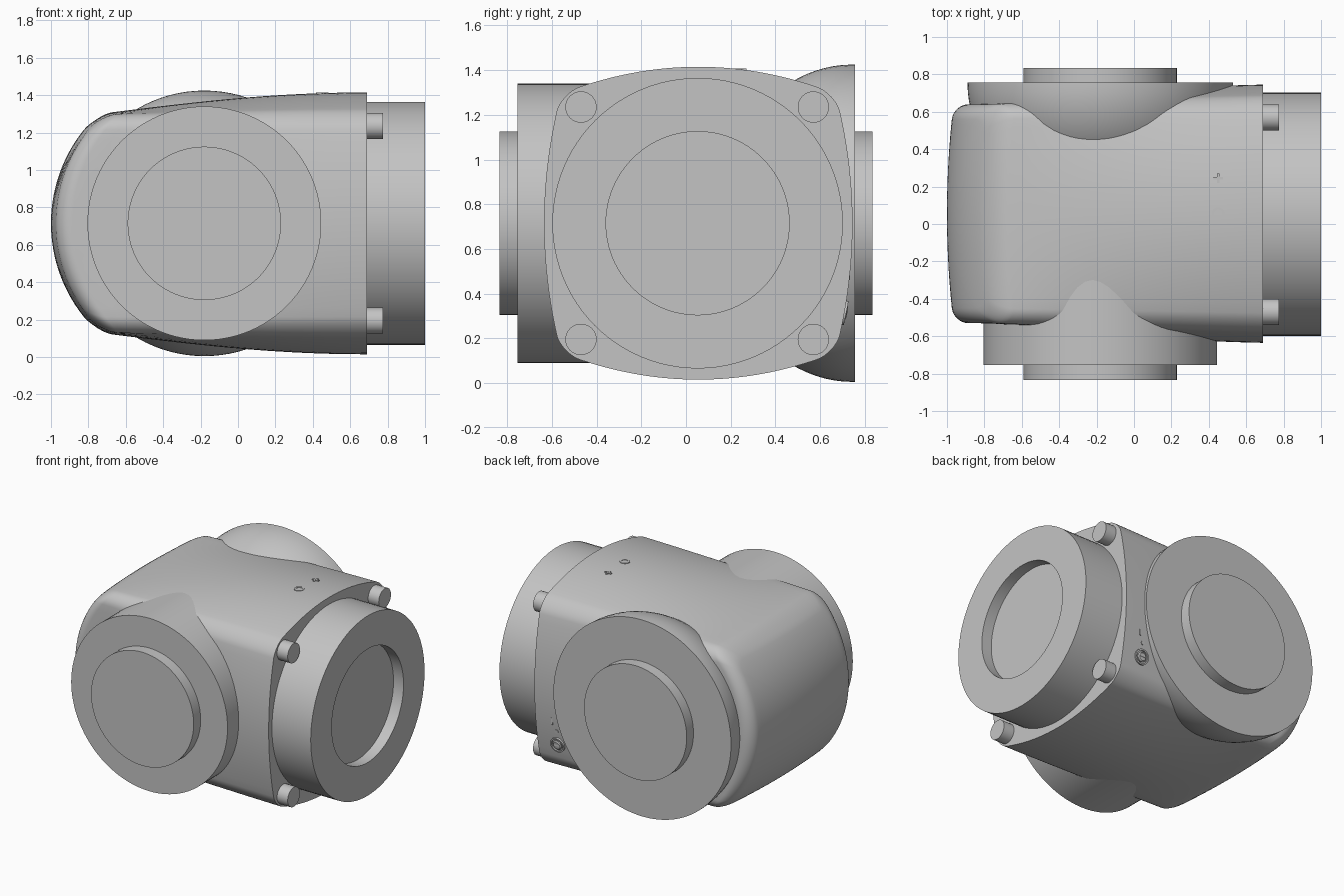
import bpy, bmesh, math
from mathutils import Vector

if "Cube" in bpy.data.objects:
    bpy.data.objects.remove(bpy.data.objects["Cube"], do_unlink=True)

grey = bpy.data.materials.new("housing_grey")
grey.use_nodes = True
grey.diffuse_color = (0.55, 0.55, 0.55, 1)
grey.node_tree.nodes["Principled BSDF"].inputs["Base Color"].default_value = (0.55, 0.55, 0.55, 1)

CY, CZ = 0.055, 0.715      # axis of the housing
PX = -0.18                 # axis of the front and back ports
END = 0.69                 # flat end of the housing
HU, HV = 0.585, 0.58       # half width and half height
parts = []


def finish(name, bm):
    bmesh.ops.recalc_face_normals(bm, faces=bm.faces)
    mesh = bpy.data.meshes.new(name)
    bm.to_mesh(mesh)
    bm.free()
    mesh.materials.append(grey)
    obj = bpy.data.objects.new(name, mesh)
    bpy.context.collection.objects.link(obj)
    parts.append(obj)
    return obj


def loft(bm, rings):
    """Skin a list of closed rings and cap both ends."""
    loops = [[bm.verts.new(p) for p in ring] for ring in rings]
    n = len(loops[0])
    for a, b in zip(loops, loops[1:]):
        for i in range(n):
            j = (i + 1) % n
            bm.faces.new((a[i], a[j], b[j], b[i]))
    bm.faces.new(loops[0])
    bm.faces.new(loops[-1])


def revolve(name, profile, centre, axis, segs=96):
    """Turn (radius, height) points round an axis."""
    turn = Vector(axis).to_track_quat('Z', 'Y')
    rings = []
    for r, h in profile:
        ring = []
        for i in range(segs):
            a = math.tau * i / segs
            ring.append(Vector(centre) + turn @ Vector((r * math.cos(a), r * math.sin(a), h)))
        rings.append(ring)
    bm = bmesh.new()
    loft(bm, rings)
    return finish(name, bm)


def plate(name, centre, size):
    bm = bmesh.new()
    bmesh.ops.create_cube(bm, size=1)
    bmesh.ops.scale(bm, vec=size, verts=bm.verts)
    bmesh.ops.translate(bm, vec=centre, verts=bm.verts)
    return finish(name, bm)


# Housing: a rounded square that swells towards the flat end
def skin(u, v, x):
    t = min(max((x + 0.78) / 1.47, 0), 1)
    swell = math.sin(t * math.pi / 2)
    y = u * (1 + 0.05 * t + 0.13 * swell * (1 - (v / HV) ** 2))
    z = v * (1 + 0.207 * swell * (1 - (u / HU) ** 2))
    return Vector((x, CY + y, CZ + z))


def crown(u, v):
    return -0.2 - math.sqrt(0.8 ** 2 - v * v) + 0.035 * (u / HU) ** 2


def outline(radius=0.08, side=20, corner=8):
    corners = [(1, 1), (-1, 1), (-1, -1), (1, -1)]
    arcs = []
    for q, (sx, sy) in enumerate(corners):
        arcs.append([(sx * (HU - radius) + radius * math.cos(a),
                      sy * (HV - radius) + radius * math.sin(a))
                     for a in [(q + k / corner) * math.pi / 2 for k in range(corner + 1)]])
    pts = []
    for q in range(4):
        pts += arcs[q]
        p, n = arcs[q][-1], arcs[(q + 1) % 4][0]
        pts += [(p[0] + (n[0] - p[0]) * k / side, p[1] + (n[1] - p[1]) * k / side)
                for k in range(1, side)]
    return pts


section = outline()
fillet = 0.08
rings = []
for i in range(21):
    rings.append([skin(u, v, END + (crown(u, v) + fillet - END) * i / 20) for u, v in section])
for i in range(1, 9):
    a = i / 8 * math.pi / 2
    k = 1 - fillet / HV * (1 - math.cos(a))
    rings.append([skin(u * k, v * k, crown(u * k, v * k) + fillet * (1 - math.sin(a)))
                  for u, v in section])
inner = 1 - fillet / HV
for i in range(1, 16):
    k = inner * (1 - i / 15.5)
    rings.append([skin(u * k, v * k, crown(u * k, v * k)) for u, v in section])
bm = bmesh.new()
loft(bm, rings)
finish("housing", bm)

# Front port: straight boss with a raised disc
revolve("front_port", [(0.625, 0.1), (0.625, 0.755), (0.41, 0.755), (0.41, 0.835)],
        (PX, 0, CZ), (0, -1, 0))

# Back port: domed boss with a raised disc
dome = [(0.71 * math.cos(a), 0.745 - 0.6 * math.sin(a))
        for a in [math.radians(72 - 4 * k) for k in range(19)]]
revolve("back_port", dome + [(0.71, 0.757), (0.41, 0.757), (0.41, 0.835)],
        (PX, 0, CZ), (0, 1, 0))

# Side port: collar with a round recess
revolve("side_port", [(0.65, 0.6), (0.65, 1), (0.41, 1), (0.41, 0.92)],
        (0, 0.052, CZ), (1, 0, 0))

# Four bolts round the side port
for side, y in (("front", -0.47), ("back", 0.57)):
    for level, z in (("lower", 0.195), ("upper", 1.235)):
        revolve(f"{level}_{side}_bolt", [(0.07, 0.6), (0.07, 0.775)], (0, y, z), (1, 0, 0), 32)

# Adjustment marks on top: plus, ring and minus
for name, y, size in (("plus_bar", 0.19, (0.05, 0.012, 0.008)),
                      ("plus_cross", 0.19, (0.012, 0.05, 0.008)),
                      ("minus_bar", -0.065, (0.012, 0.05, 0.008))):
    plate(name, skin(0, HV, 0.45) + Vector((0, y, -0.003 - 0.3 * (y - CY) ** 2)), size)
revolve("dial_ring", [(0.022, -0.005), (0.022, 0.003), (0.034, 0.003), (0.034, -0.005)],
        skin(0, HV, 0.45), (0, 0, 1), 32)

# Slotted adjusting screw low on the back, with its marks
spot = skin(HU, -0.4, 0.53)
revolve("screw_seat", [(0.055, -0.04), (0.055, 0.012), (0.044, 0.012), (0.044, 0.002)],
        spot, (0, 1, -0.2), 32)
revolve("screw_head", [(0.034, -0.03), (0.034, 0.01), (0.026, 0.016)], spot, (0, 1, -0.2), 32)
plate("screw_slot", spot + Vector((0, 0.013, 0)), (0.05, 0.009, 0.01))
revolve("screw_dot", [(0.014, -0.01), (0.014, 0.003)], skin(HU, -0.3, 0.53), (0, 1, -0.1), 24)
plate("screw_mark", skin(HU, -0.23, 0.56), (0.01, 0.008, 0.05))

# Smooth shading with crisp edges
bpy.ops.object.select_all(action='DESELECT')
for obj in parts:
    obj.select_set(True)
bpy.context.view_layer.objects.active = parts[0]
bpy.ops.object.shade_smooth_by_angle(angle=math.radians(30))
